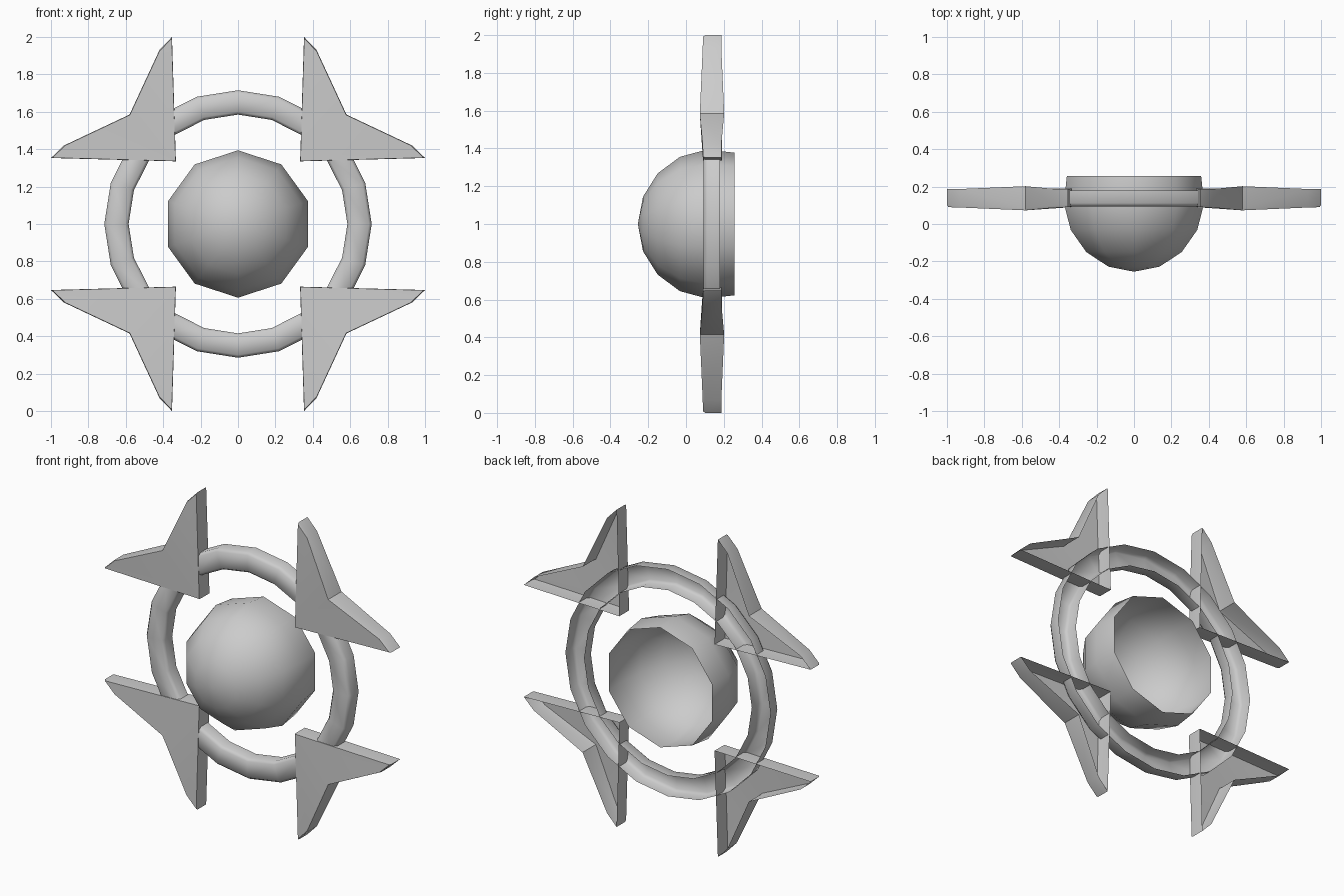
import bpy, bmesh
from math import sin, cos, pi, radians

if "Cube" in bpy.data.objects:
    bpy.data.objects.remove(bpy.data.objects["Cube"])


def make_object(name, bm, angle):
    bmesh.ops.remove_doubles(bm, verts=bm.verts, dist=1e-5)
    bmesh.ops.recalc_face_normals(bm, faces=bm.faces)
    mesh = bpy.data.meshes.new(name)
    bm.to_mesh(mesh)
    bm.free()
    ob = bpy.data.objects.new(name, mesh)
    ob.location.z = 1
    bpy.context.collection.objects.link(ob)
    bpy.ops.object.select_all(action='DESELECT')
    ob.select_set(True)
    bpy.context.view_layer.objects.active = ob
    bpy.ops.object.shade_smooth_by_angle(angle=radians(angle))
    return ob


def lathe(name, profile, sides, angle):
    """Spin an open (radius, y) profile round the y axis."""
    bm = bmesh.new()
    rings = [[bm.verts.new((r * sin(2 * pi * i / sides), y, r * cos(2 * pi * i / sides)))
              for i in range(sides)] for r, y in profile]
    for a, b in zip(rings, rings[1:]):
        for i in range(sides):
            j = (i + 1) % sides
            bm.faces.new((a[i], a[j], b[j], b[i]))
    bmesh.ops.dissolve_degenerate(bm, dist=1e-5, edges=bm.edges)
    return make_object(name, bm, angle)


# Centre dome: ten-sided ball, cut open at the back
R, CY = 0.395, 0.14
dome = [(R * sin(radians(21.4 * k)), CY - R * cos(radians(21.4 * k))) for k in range(6)]
lathe("centre_dome", dome, 10, 60)

# Ring: rounded channel, open at the back
lathe("ring", [(0.585, 0.18), (0.585, 0.112), (0.6, 0.093), (0.7, 0.093),
               (0.715, 0.112), (0.715, 0.18)], 20, 60)

# Corner blades: open-backed shell, (x, z, front y, back y) per corner
outline = [(0.332, 0.335, 0.09, 0.19), (0.353, 1.0, 0.09, 0.187),
           (0.42, 0.93, 0.088, 0.187), (0.58, 0.585, 0.073, 0.202),
           (0.93, 0.42, 0.088, 0.187), (1.0, 0.353, 0.09, 0.187)]
bm = bmesh.new()
c, s = 0.45, 0.985
face = [bm.verts.new((c + (x - c) * s, f, c + (z - c) * s)) for x, z, f, b in outline]
edge = [bm.verts.new((x, f + 0.012, z)) for x, z, f, b in outline]
back = [bm.verts.new((x, b, z)) for x, z, f, b in outline]
for i in range(1, 5):
    bm.faces.new((face[0], face[i], face[i + 1]))
for a, b in ((face, edge), (edge, back)):
    for i in range(6):
        j = (i + 1) % 6
        bm.faces.new((a[i], a[j], b[j], b[i]))
blades = make_object("corner_blades", bm, 30)
mirror = blades.modifiers.new("mirror", 'MIRROR')
mirror.use_axis = (True, False, True)
mirror.use_clip = False
mirror.use_mirror_merge = False
